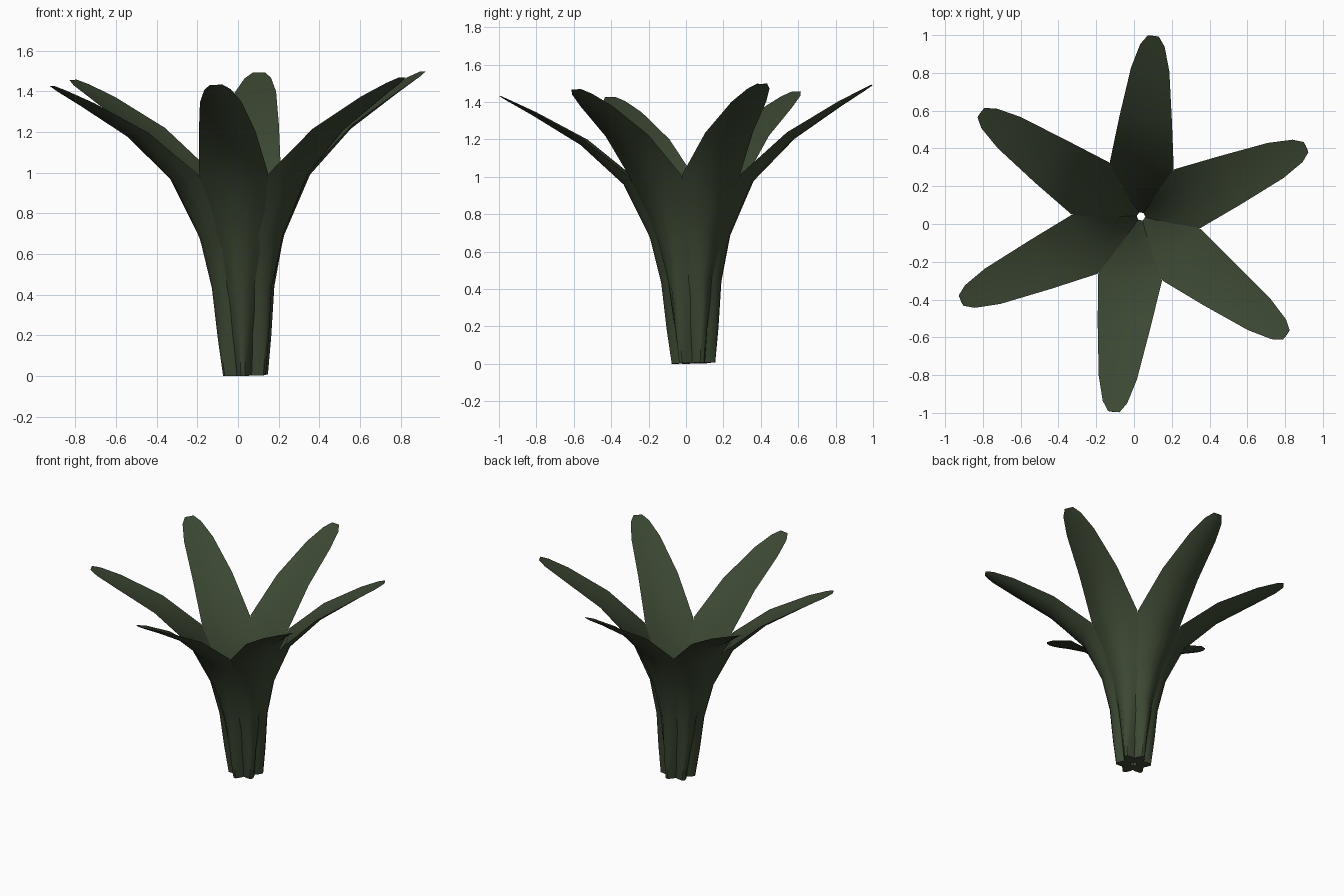
import bpy, bmesh, math
from mathutils import Vector, Matrix

if "Cube" in bpy.data.objects:
    bpy.data.objects.remove(bpy.data.objects["Cube"])

green = bpy.data.materials.new("dark leaf green")
green.diffuse_color = (0.045, 0.064, 0.033, 1)
green.use_nodes = True
green.node_tree.nodes["Principled BSDF"].inputs["Base Color"].default_value = green.diffuse_color

# Leaf stations: radius of margins, height, half width, outward bulge, thickness
STATIONS = [
    (0.02, 0.00, 0.050, 0.100, 0.100),
    (0.045, 0.20, 0.065, 0.098, 0.090),
    (0.085, 0.45, 0.090, 0.080, 0.060),
    (0.155, 0.70, 0.130, 0.065, 0.045),
    (0.300, 1.00, 0.170, 0.060, 0.040),
    (0.550, 1.215, 0.140, 0.040, 0.028),
    (0.820, 1.370, 0.102, 0.022, 0.017),
    (0.950, 1.435, 0.065, 0.010, 0.008),
    (1.000, 1.460, 0.030, 0.004, 0.003),
]
ACROSS = [-1, -0.6, -0.2, 0.2, 0.6, 1]

# The whole plant leans slightly
LEAN = (Matrix.Translation((0.037, 0.04, 0.004))
        @ Matrix.Rotation(0.027, 4, 'X') @ Matrix.Rotation(-0.027, 4, 'Y'))


def make_leaf(name, angle):
    bm = bmesh.new()
    rings = []
    for i, (r, z, hw, bulge, thick) in enumerate(STATIONS):
        a = STATIONS[max(i - 1, 0)]
        b = STATIONS[min(i + 1, len(STATIONS) - 1)]
        t = Vector((b[0] - a[0], 0, b[1] - a[1])).normalized()
        if i == 0:
            t = Vector((0, 0, 1))
        out = Vector((t.z, 0, -t.x))          # toward the underside
        base = Vector((r, 0, z))

        def point(u, depth):
            return bm.verts.new(base + Vector((0, u * hw, 0)) + out * depth * (1 - u * u))
        outer = [point(u, bulge) for u in ACROSS]
        inner = [point(u, bulge - thick) for u in reversed(ACROSS[1:-1])]
        rings.append(outer + inner)
    n = len(rings[0])
    for lo, hi in zip(rings, rings[1:]):
        for k in range(n):
            m = (k + 1) % n
            bm.faces.new((lo[k], lo[m], hi[m], hi[k]))
    bm.faces.new(rings[0][::-1])
    bm.faces.new(rings[-1])
    bmesh.ops.recalc_face_normals(bm, faces=bm.faces)
    bm.transform(LEAN @ Matrix.Rotation(angle, 4, 'Z'))
    for f in bm.faces:
        f.smooth = True
    mesh = bpy.data.meshes.new(name)
    bm.to_mesh(mesh)
    bm.free()
    mesh.set_sharp_from_angle(angle=math.radians(50))
    mesh.materials.append(green)
    bpy.context.collection.objects.link(bpy.data.objects.new(name, mesh))


# Six identical leaves in a rosette
for i in range(6):
    make_leaf(f"leaf_{i + 1}", math.radians(24 + 60 * i))
